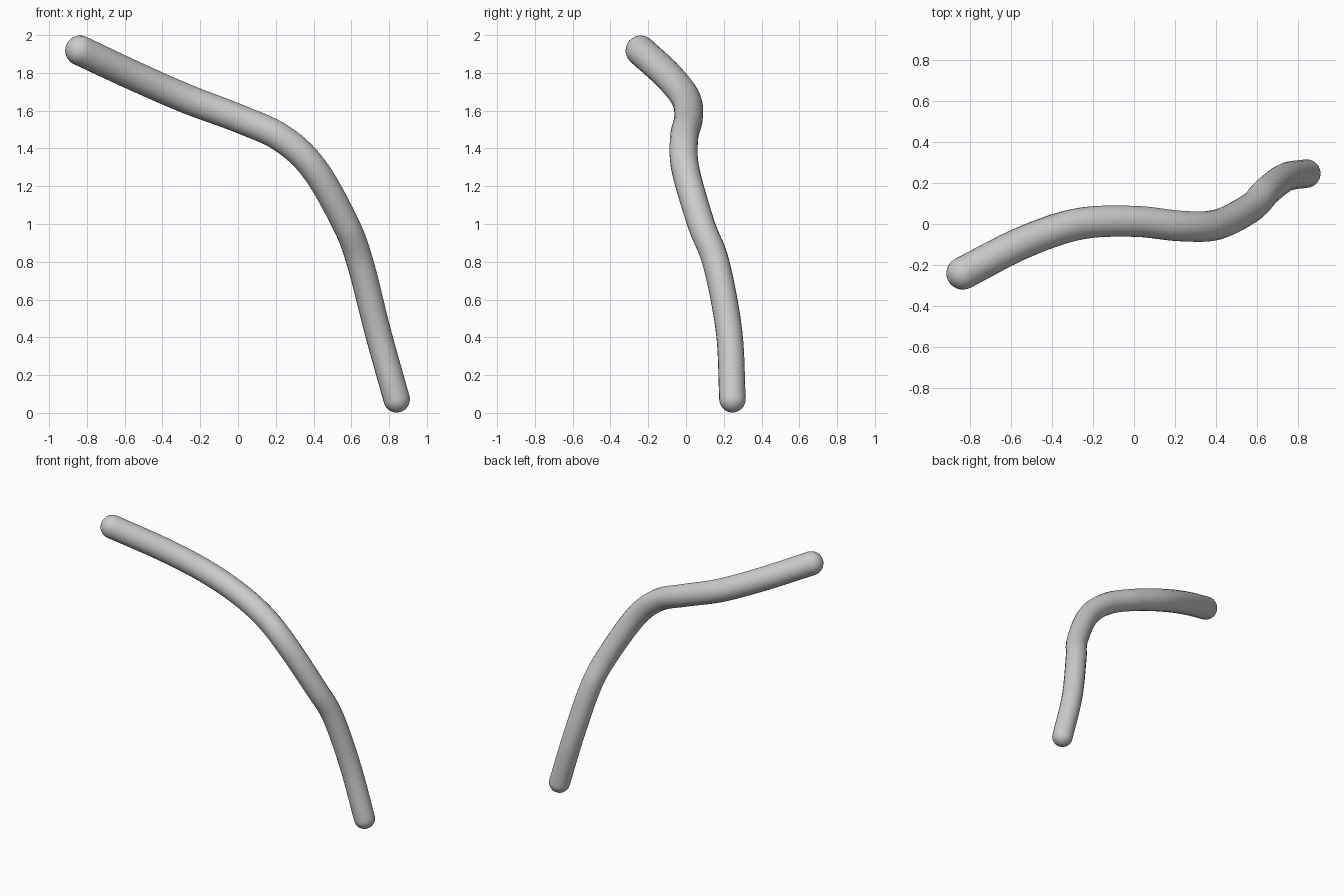
import bpy
import math
from mathutils import Vector

if "Cube" in bpy.data.objects:
    bpy.data.objects.remove(bpy.data.objects["Cube"])

# Centreline points (x, y, z) and radius, top end to bottom end
path = [
    (-0.835, -0.24, 1.918, 0.080),
    (-0.54, -0.09, 1.78, 0.079),
    (-0.27, 0.00, 1.662, 0.078),
    (0.00, 0.013, 1.56, 0.076),
    (0.23, -0.01, 1.455, 0.075),
    (0.405, -0.003, 1.29, 0.074),
    (0.57, 0.08, 1.00, 0.072),
    (0.648, 0.16, 0.79, 0.071),
    (0.74, 0.228, 0.43, 0.070),
    (0.84, 0.246, 0.072, 0.070),
]


def smooth_path(pts, steps):
    """Catmull-Rom samples through all points."""
    p = [Vector(q) for q in pts]
    p = [2 * p[0] - p[1]] + p + [2 * p[-1] - p[-2]]
    out = []
    for i in range(1, len(p) - 2):
        a, b, c, d = p[i - 1:i + 3]
        for k in range(steps):
            t = k / steps
            out.append(0.5 * (2 * b + (c - a) * t + (2 * a - 5 * b + 4 * c - d) * t**2
                              + (3 * b - a - 3 * c + d) * t**3))
    return out + [p[-2]]


def cap(end, inner, steps=10):
    """Rounded cap samples, from just beyond the end out to the tip."""
    direction = (end.xyz - inner.xyz).normalized()
    out = []
    for k in range(1, steps + 1):
        a = math.pi / 2 * k / steps
        pos = end.xyz + direction * end.w * math.sin(a)
        out.append(Vector((*pos, max(end.w * math.cos(a), 0.0005))))
    return out


# Bent rod with rounded ends
body = smooth_path(path, 10)
samples = cap(body[0], body[1])[::-1] + body + cap(body[-1], body[-2])

curve = bpy.data.curves.new("bent_rod", 'CURVE')
curve.dimensions = '3D'
curve.bevel_depth = 1.0
curve.bevel_resolution = 8
curve.use_fill_caps = True
spline = curve.splines.new('POLY')
spline.points.add(len(samples) - 1)
for point, s in zip(spline.points, samples):
    point.co = (s.x, s.y, s.z, 1)
    point.radius = s.w

rod = bpy.data.objects.new("bent_rod", curve)
bpy.context.collection.objects.link(rod)
bpy.context.view_layer.objects.active = rod
rod.select_set(True)
bpy.ops.object.convert(target='MESH')
bpy.ops.object.shade_smooth()
